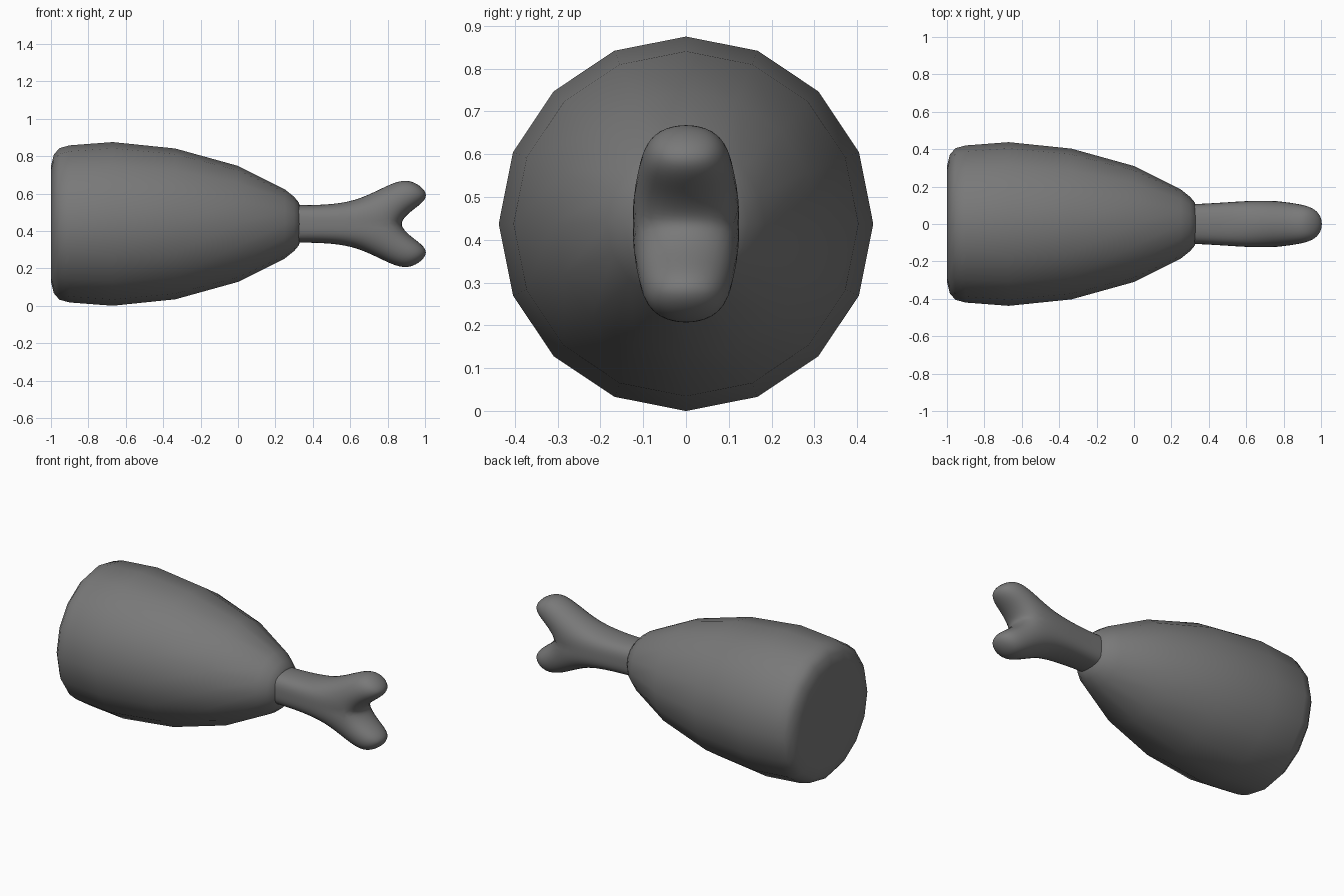
import bpy, bmesh, math

if "Cube" in bpy.data.objects:
    bpy.data.objects.remove(bpy.data.objects["Cube"])

CZ = 0.4375   # height of the long axis

dark = bpy.data.materials.new("dark_grey")
dark.diffuse_color = (0.19, 0.19, 0.19, 1)
dark.use_nodes = True
dark.node_tree.nodes["Principled BSDF"].inputs["Base Color"].default_value = dark.diffuse_color


def finish(bm, name):
    bmesh.ops.recalc_face_normals(bm, faces=bm.faces[:])
    mesh = bpy.data.meshes.new(name)
    bm.to_mesh(mesh)
    bm.free()
    mesh.materials.append(dark)
    ob = bpy.data.objects.new(name, mesh)
    ob.location.z = CZ
    bpy.context.collection.objects.link(ob)
    bpy.ops.object.select_all(action='DESELECT')
    ob.select_set(True)
    bpy.context.view_layer.objects.active = ob
    return ob


def bridge(bm, a, b):
    n = len(a)
    for i in range(n):
        bm.faces.new((a[i], a[(i + 1) % n], b[(i + 1) % n], b[i]))


# Meat: 16-sided lathe along x, (x, radius)
profile = [(-1, 0.31), (-0.985, 0.37), (-0.955, 0.405), (-0.9, 0.42),
           (-0.67, 0.4375), (-0.335, 0.403), (0, 0.31), (0.25, 0.185),
           (0.30, 0.145), (0.325, 0.115), (0.33, 0.10), (0.32, 0.08)]
bm = bmesh.new()
rings = [[bm.verts.new((x, r * math.sin(k * math.pi / 8), r * math.cos(k * math.pi / 8)))
          for k in range(16)] for x, r in profile]
for a, b in zip(rings, rings[1:]):
    bridge(bm, a, b)
bm.faces.new(rings[0])
bm.faces.new(rings[-1])
finish(bm, "meat")
bpy.ops.object.shade_smooth_by_angle(angle=math.radians(40))

# Bone: six-point shaft rings that split into two prongs, then subdivided
bm = bmesh.new()


def shaft_ring(x, h, w, xm, wm):
    pts = [(x, -w, h), (x, w, h), (xm, wm, 0), (x, w, -h), (x, -w, -h), (xm, -wm, 0)]
    return [bm.verts.new(p) for p in pts]


shaft = [shaft_ring(0.25, 0.105, 0.100, 0.25, 0.105),
         shaft_ring(0.43, 0.103, 0.105, 0.47, 0.115),
         shaft_ring(0.62, 0.122, 0.120, 0.87, 0.147)]
for a, b in zip(shaft, shaft[1:]):
    bridge(bm, a, b)
f = shaft[-1]
for s, start in ((1, [f[0], f[1], f[2], f[5]]), (-1, [f[4], f[3], f[2], f[5]])):
    # each prong: outer x, z; inner x, z; outer and inner half width
    for xo, zo, xi, zi, wo, wi in ((0.80, 0.218, 0.93, 0.065, 0.115, 0.125),
                                   (0.92, 0.255, 1.055, 0.15, 0.088, 0.088)):
        ring = [bm.verts.new(p) for p in ((xo, -wo, s * zo), (xo, wo, s * zo),
                                          (xi, wi, s * zi), (xi, -wi, s * zi))]
        bridge(bm, start, ring)
        start = ring
    bm.faces.new(start)
bone = finish(bm, "bone")
bpy.ops.object.shade_smooth()
sub = bone.modifiers.new("round", 'SUBSURF')
sub.levels = sub.render_levels = 3
